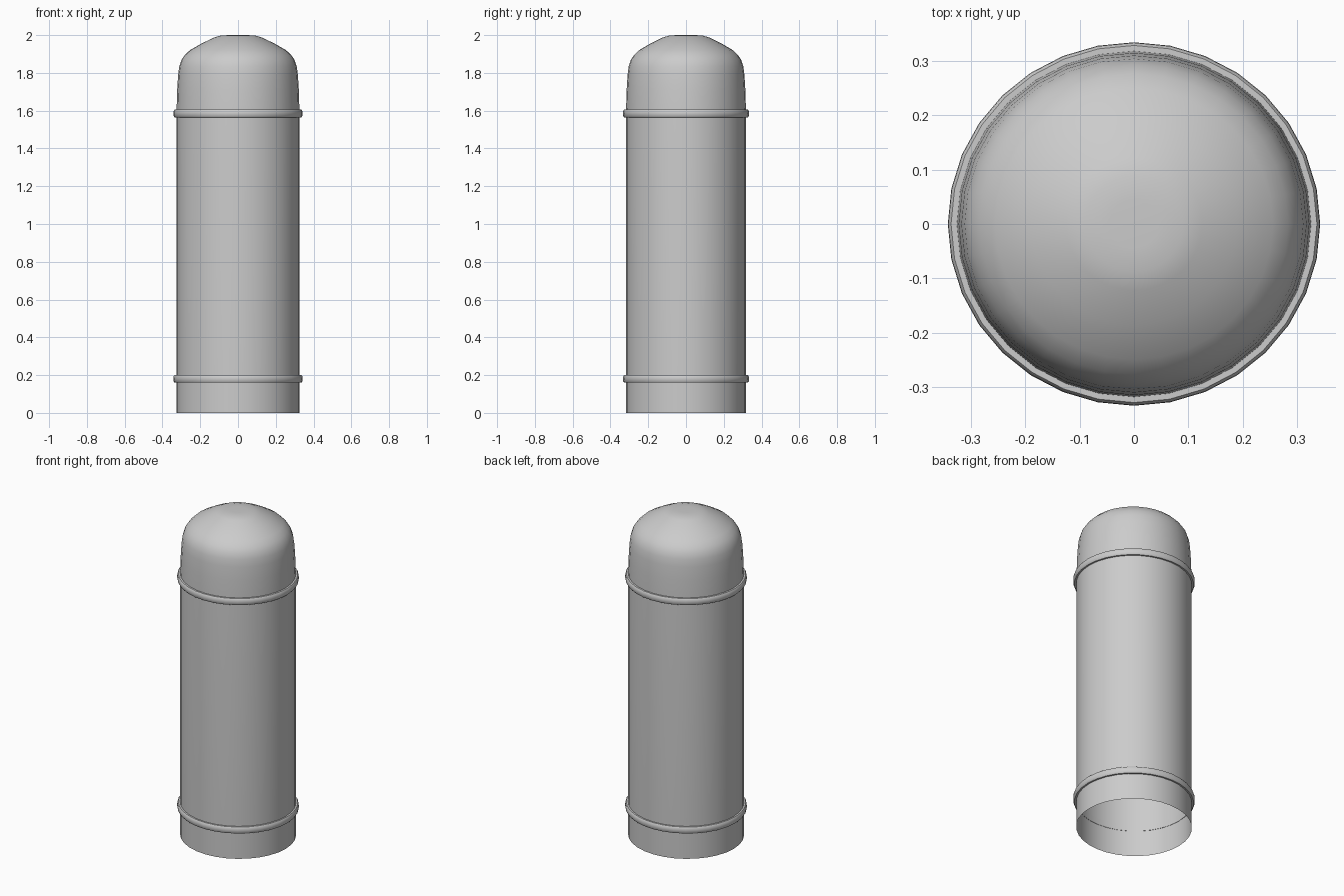
import bpy, bmesh
from math import cos, sin, pi

if "Cube" in bpy.data.objects:
    bpy.data.objects.remove(bpy.data.objects["Cube"])

SEGMENTS = 32
DEPTH = 0.976  # slightly narrower front to back


def lathe(name, profile, closed=False):
    """Spin a (radius, z) profile round z; a zero radius becomes a single pole."""
    bm = bmesh.new()
    rings = []
    for r, z in profile:
        if r == 0:
            rings.append([bm.verts.new((0, 0, z))] * SEGMENTS)
        else:
            rings.append([bm.verts.new((r * cos(2 * pi * i / SEGMENTS),
                                        r * DEPTH * sin(2 * pi * i / SEGMENTS), z))
                          for i in range(SEGMENTS)])
    pairs = list(zip(rings, rings[1:]))
    if closed:
        pairs.append((rings[-1], rings[0]))
    for a, b in pairs:
        for i in range(SEGMENTS):
            j = (i + 1) % SEGMENTS
            bm.faces.new(dict.fromkeys((a[i], a[j], b[j], b[i])))
    bmesh.ops.recalc_face_normals(bm, faces=bm.faces)
    mesh = bpy.data.meshes.new(name)
    bm.to_mesh(mesh)
    bm.free()
    obj = bpy.data.objects.new(name, mesh)
    bpy.context.collection.objects.link(obj)
    bpy.ops.object.select_all(action='DESELECT')
    obj.select_set(True)
    bpy.context.view_layer.objects.active = obj
    bpy.ops.object.shade_smooth_by_angle(angle=0.7)
    return obj


# Post shell, open at the bottom, with a domed flat-topped cap
lathe("post_shell", [
    (0.326, 0), (0.326, 0.18), (0.326, 1.58), (0.322, 1.71), (0.317, 1.79),
    (0.311, 1.835), (0.300, 1.868), (0.283, 1.893), (0.255, 1.92),
    (0.19, 1.957), (0.125, 1.988), (0.09, 1.998), (0.045, 2.0), (0, 2.0)])

# Rounded raised bands
for name, z in (("lower_band", 0.18), ("upper_band", 1.585)):
    lathe(name, [(0.324, z - 0.02), (0.336, z - 0.02), (0.341, z - 0.013),
                 (0.342, z), (0.341, z + 0.013), (0.336, z + 0.02),
                 (0.324, z + 0.02)], closed=True)
